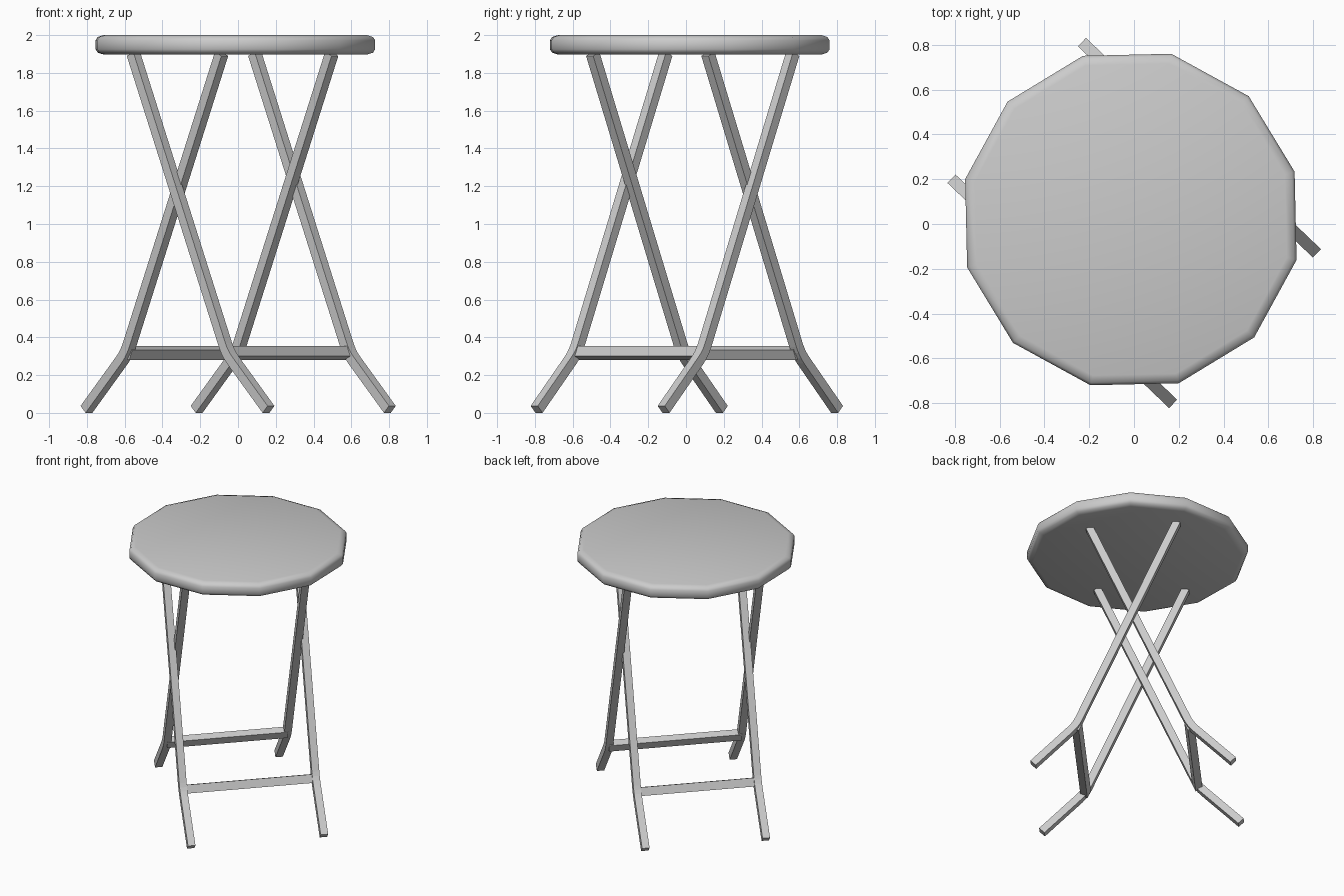
import bpy, bmesh, math
from mathutils import Matrix, Vector

if "Cube" in bpy.data.objects:
    bpy.data.objects.remove(bpy.data.objects["Cube"])

# The stool stands turned about z; local x = width, local y = leg spread
PLACE = Matrix.Translation((-0.014, 0.02, 0)) @ Matrix.Rotation(math.radians(46.3), 4, 'Z')
TUBE = 0.052


def make_object(name, bm, matrix, mirror=False):
    bmesh.ops.recalc_face_normals(bm, faces=bm.faces)
    mesh = bpy.data.meshes.new(name)
    bm.to_mesh(mesh)
    bm.free()
    ob = bpy.data.objects.new(name, mesh)
    bpy.context.collection.objects.link(ob)
    ob.matrix_world = matrix
    if mirror:
        ob.modifiers.new("Mirror", 'MIRROR').use_axis[0] = True
    return ob


def skin(rings):
    """Bridge successive vertex rings and cap both ends."""
    bm = bmesh.new()
    rows = [[bm.verts.new(p) for p in ring] for ring in rings]
    n = len(rows[0])
    for a, b in zip(rows, rows[1:]):
        for i in range(n):
            j = (i + 1) % n
            bm.faces.new((a[i], a[j], b[j], b[i]))
    bm.faces.new(rows[0])
    bm.faces.new(rows[-1])
    return bm


def sweep_leg(path, x):
    """Square tube along a path in the local yz plane, mitred at the bends."""
    pts = [Vector(p) for p in path]
    h = TUBE / 2
    rings = []
    for i, p in enumerate(pts):
        d1 = (p - pts[i - 1]).normalized() if i else (pts[1] - p).normalized()
        d2 = (pts[i + 1] - p).normalized() if i < len(pts) - 1 else d1
        d = (d1 + d2).normalized()
        off = Vector((-d.y, d.x)) * (h / d.dot(d1))
        rings.append([(x + sx * h, p.x + s * off.x, p.y + s * off.y)
                      for sx, s in ((-1, -1), (1, -1), (1, 1), (-1, 1))])
    return skin(rings)


# Seat: twelve-sided disc with rounded rims
R = 0.762
profile = [(R - 0.045, 1.897), (R - 0.012, 1.907), (R, 1.925),
           (R, 1.972), (R - 0.012, 1.99), (R - 0.045, 2.0)]
seat = make_object("seat", skin(
    [[(r * math.cos(k * math.pi / 6), r * math.sin(k * math.pi / 6), z) for k in range(12)]
     for r, z in profile]), PLACE)
bpy.context.view_layer.objects.active = seat
seat.select_set(True)
bpy.ops.object.shade_smooth_by_angle(angle=math.radians(45))

# Leg centre line: foot, rounded knee, then straight up to the seat
foot, knee, top = Vector((0.687, 0.0185)), Vector((0.392, 0.314)), Vector((-0.302, 1.9))
k1 = knee + (foot - knee).normalized() * 0.05
k2 = knee + (top - knee).normalized() * 0.05
bend = [k1 * (1 - t) ** 2 + knee * 2 * t * (1 - t) + k2 * t * t for t in (0, 1/3, 2/3, 1)]
path = [foot] + bend + [top]
tilt = math.atan2(knee.x - top.x, top.y - knee.y)

# Two crossing frames: inner one and a slightly wider outer one turned round
for name, turn, half in (("inner", 0, 0.422), ("outer", math.pi, 0.465)):
    m = PLACE @ Matrix.Rotation(turn, 4, 'Z')
    make_object(name + "_legs", sweep_leg(path, half), m, mirror=True)

    # Crossbar between the knees, tilted with the legs
    bm = bmesh.new()
    bmesh.ops.create_cube(bm, size=1, matrix=Matrix.Translation((0, 0.386, 0.317))
                          @ Matrix.Rotation(tilt, 4, 'X')
                          @ Matrix.Diagonal((2 * half, 0.052, 0.06, 1)))
    make_object(name + "_crossbar", bm, m)
